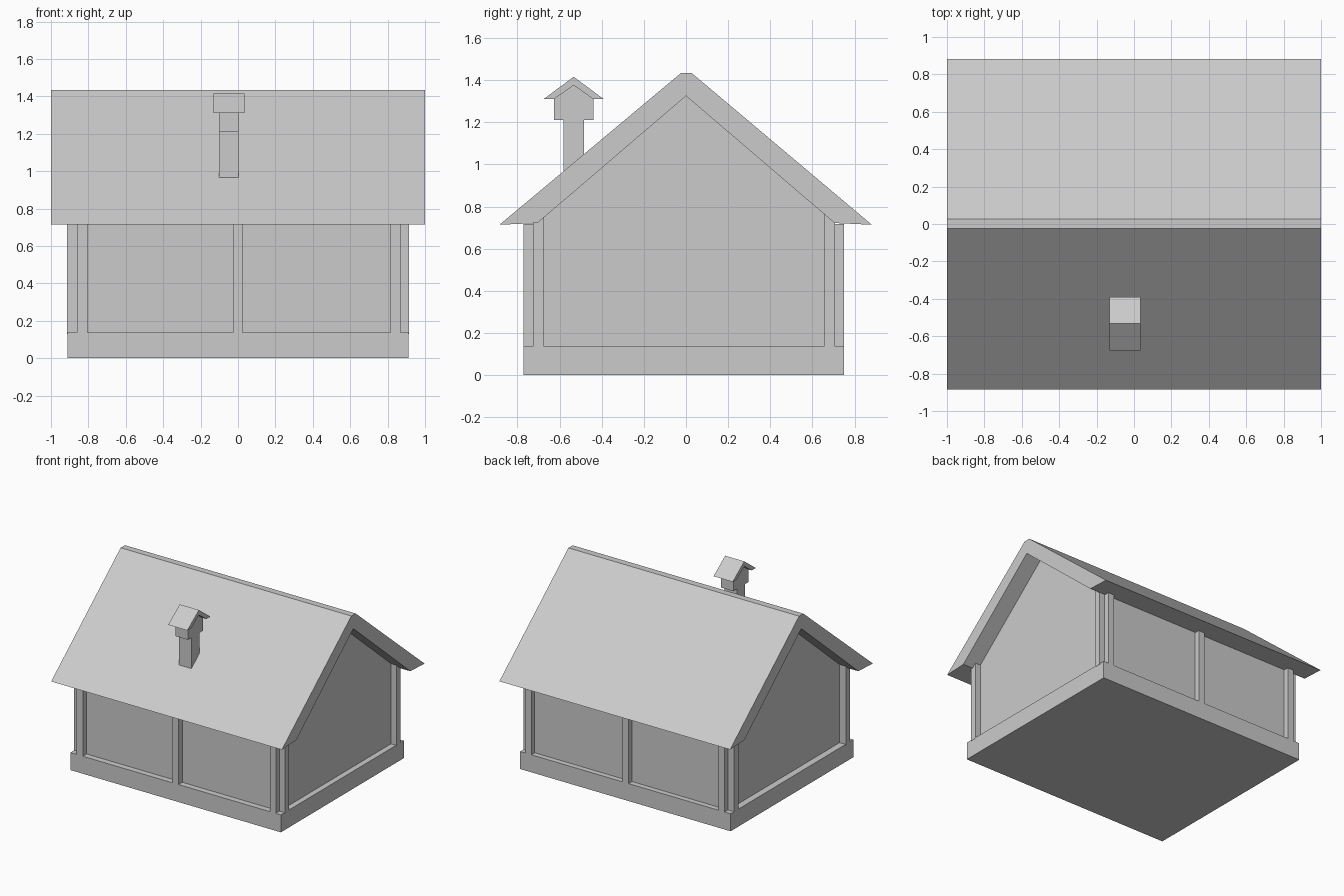
import bpy, bmesh

if "Cube" in bpy.data.objects:
    bpy.data.objects.remove(bpy.data.objects["Cube"])


def prism(name, profile, x0, x1):
    """Extrude a (y, z) profile along x."""
    bm = bmesh.new()
    face = bm.faces.new([bm.verts.new((x0, y, z)) for y, z in profile])
    ext = bmesh.ops.extrude_face_region(bm, geom=[face])
    moved = [v for v in ext["geom"] if isinstance(v, bmesh.types.BMVert)]
    bmesh.ops.translate(bm, vec=(x1 - x0, 0, 0), verts=moved)
    bmesh.ops.recalc_face_normals(bm, faces=bm.faces)
    mesh = bpy.data.meshes.new(name)
    bm.to_mesh(mesh)
    bm.free()
    obj = bpy.data.objects.new(name, mesh)
    bpy.context.collection.objects.link(obj)
    return obj


def box(name, x0, x1, y0, y1, z0, z1):
    return prism(name, [(y0, z0), (y1, z0), (y1, z1), (y0, z1)], x0, x1)


# Plinth
box("plinth", -0.912, 0.912, -0.772, 0.75, 0, 0.137)

# Walls with gable ends, recessed behind the posts
WX0, WX1, WY0, WY1 = -0.86, 0.868, -0.725, 0.708
prism("walls", [(WY0, 0.13), (WY1, 0.13), (WY1, 0.725), (0, 1.33), (WY0, 0.725)], WX0, WX1)

# Timber posts on the long sides
for side, y0, y1 in (("front", -0.772, WY0 + 0.01), ("back", WY1 - 0.01, 0.75)):
    for pos, x0, x1 in (("left", WX0, -0.805), ("middle", -0.028, 0.025), ("right", 0.816, WX1)):
        box(f"{side}_{pos}_post", x0, x1, y0, y1, 0.13, 0.718)

# Timber posts on the gable sides, tops cut to the roof pitch
for side, x0, x1 in (("left", -0.914, WX0 + 0.01), ("right", WX1 - 0.01, 0.914)):
    for pos, y0, y1 in (("front", WY0, -0.673), ("back", 0.655, WY1)):
        za, zb = (0.72, 0.762) if pos == "front" else (0.775, 0.73)
        prism(f"{side}_{pos}_corner_post", [(y0, 0.13), (y1, 0.13), (y1, zb), (y0, za)], x0, x1)

# Roof with flat ridge and level eave undersides
prism("roof", [(-0.885, 0.714), (-0.025, 1.433), (0.028, 1.433), (0.882, 0.714),
               (0.705, 0.722), (0, 1.325), (-0.705, 0.722)], -1, 1)

# Chimney: shaft, wider pot and small gabled cap
CY = -0.533
box("chimney_shaft", -0.102, 0.004, -0.582, -0.485, 0.9, 1.22)
prism("chimney_head", [(CY - 0.093, 1.21), (CY + 0.093, 1.21), (CY + 0.093, 1.315),
                       (CY, 1.38), (CY - 0.093, 1.315)], -0.102, 0.004)
prism("chimney_cap", [(CY - 0.143, 1.31), (CY, 1.416), (CY + 0.143, 1.31),
                      (CY + 0.093, 1.31), (CY, 1.376), (CY - 0.093, 1.31)], -0.132, 0.034)
